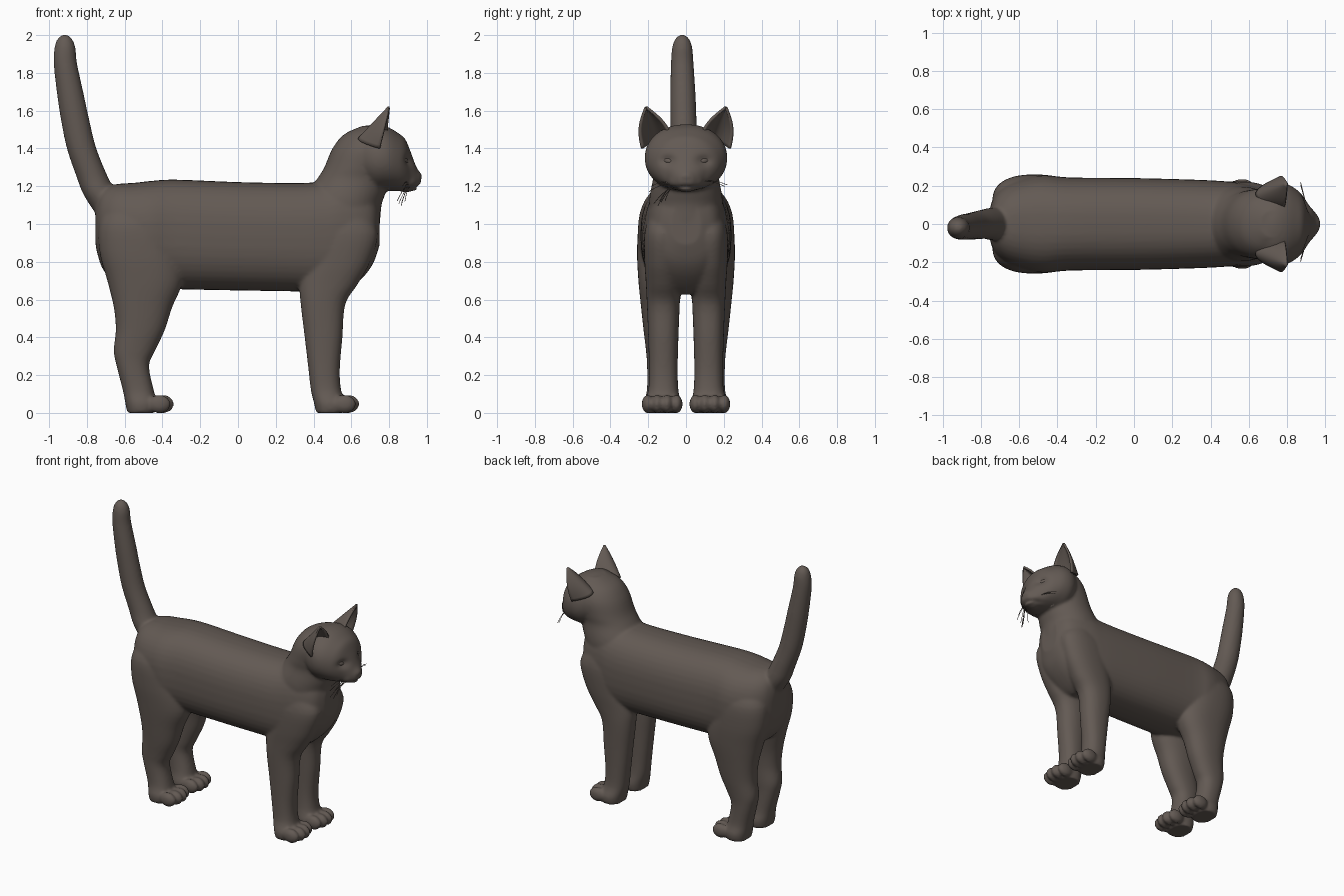
import bpy, bmesh, math, random
from mathutils import Vector, Matrix

if "Cube" in bpy.data.objects:
    bpy.data.objects.remove(bpy.data.objects["Cube"])

random.seed(3)
fur = bpy.data.materials.new("dark brown grey")
fur.diffuse_color = (0.125, 0.102, 0.088, 1)
fur.use_nodes = True
fur.node_tree.nodes["Principled BSDF"].inputs["Base Color"].default_value = fur.diffuse_color


def add_object(name, data):
    ob = bpy.data.objects.new(name, data)
    bpy.context.collection.objects.link(ob)
    data.materials.append(fur)
    return ob


def spline(rows, steps=4):
    """Catmull-Rom interpolation of ring parameters."""
    out = []
    for i in range(len(rows) - 1):
        a, b, c, d = rows[max(i - 1, 0)], rows[i], rows[i + 1], rows[min(i + 2, len(rows) - 1)]
        for s in range(steps):
            t = s / steps
            out.append([0.5 * (2 * q + (r - p) * t + (2 * p - 5 * q + 4 * r - w) * t * t
                               + (3 * q - p - 3 * r + w) * t ** 3) for p, q, r, w in zip(a, b, c, d)])
    return out + [list(rows[-1])]


def loft(bm, axis, rows, side=1, power=2.3, n=40):
    """Closed skin over rings (t, c1, c2, r1, r2); x-axis rings lie in yz, z-axis rings in xy."""
    rings = []
    for t, c1, c2, r1, r2 in spline(rows):
        ring = []
        for k in range(n):
            a = 2 * math.pi * k / n
            co, si = math.cos(a), math.sin(a)
            u = c1 + r1 * math.copysign(abs(co) ** (2 / power), co)
            v = c2 + r2 * math.copysign(abs(si) ** (2 / power), si)
            ring.append(bm.verts.new((t, u * side, v) if axis == 'x' else (u, v * side, t)))
        rings.append(ring)
    for lo, hi in zip(rings, rings[1:]):
        for k in range(n):
            bm.faces.new((lo[k], lo[(k + 1) % n], hi[(k + 1) % n], hi[k]))
    bm.faces.new(rings[0])
    bm.faces.new(rings[-1])


def blob(bm, centre, radii):
    m = Matrix.Translation(centre) @ Matrix.Diagonal((*radii, 1))
    bmesh.ops.create_uvsphere(bm, u_segments=24, v_segments=16, radius=1, matrix=m)


bm = bmesh.new()
# torso
loft(bm, 'x', [(-.755, 0, .99, .06, .09), (-.745, 0, .985, .11, .14), (-.715, 0, .97, .165, .21),
               (-.65, 0, .95, .215, .26), (-.55, 0, .948, .245, .27), (-.46, 0, .945, .255, .283),
               (-.33, 0, .945, .243, .29), (0, 0, .935, .24, .287), (.3, 0, .93, .232, .287),
               (.45, 0, .93, .225, .295), (.55, 0, .94, .215, .31), (.65, 0, .965, .19, .26),
               (.715, 0, .98, .15, .19), (.75, 0, 1.0, .08, .11)], power=2.5)
# neck
loft(bm, 'z', [(.88, .57, 0, .15, .13), (1.0, .56, 0, .19, .185), (1.1, .56, 0, .2, .195),
               (1.16, .575, 0, .205, .19), (1.24, .61, 0, .19, .175), (1.3, .637, 0, .18, .18),
               (1.4, .68, 0, .18, .18), (1.475, .70, 0, .138, .14), (1.52, .71, 0, .05, .07)], power=2.1)
# head and muzzle
loft(bm, 'x', [(.58, 0, 1.37, .1, .08), (.64, 0, 1.36, .17, .14), (.72, 0, 1.352, .215, .176),
               (.79, 0, 1.345, .213, .17), (.85, 0, 1.327, .18, .153), (.885, 0, 1.312, .145, .138),
               (.913, 0, 1.28, .1, .105), (.945, 0, 1.24, .062, .06), (.968, 0, 1.24, .032, .03)], power=2.1)
blob(bm, (.89, 0, 1.192), (.045, .05, .024))
blob(bm, (.955, 0, 1.252), (.021, .03, .018))
# tail
loft(bm, 'z', [(1.02, -.66, 0, .07, .07), (1.15, -.727, 0, .088, .085), (1.25, -.772, 0, .083, .078),
               (1.4, -.828, -.008, .078, .072), (1.55, -.862, -.013, .075, .069), (1.68, -.886, -.016, .071, .067),
               (1.85, -.914, -.02, .062, .06), (1.93, -.916, -.02, .056, .054), (1.975, -.917, -.02, .042, .04),
               (2.0, -.918, -.02, .018, .018)], power=2)
for s in (-1, 1):
    # front legs
    loft(bm, 'z', [(0, .485, .125, .072, .09), (.05, .487, .125, .084, .098), (.12, .466, .12, .08, .08),
                   (.23, .456, .12, .083, .076), (.4, .453, .12, .1, .08), (.575, .45, .12, .118, .087),
                   (.68, .48, .12, .153, .092), (.8, .525, .122, .175, .098), (.95, .56, .12, .18, .1),
                   (1.06, .56, .11, .12, .08)], side=s)
    # hind legs
    loft(bm, 'z', [(0, -.515, .128, .072, .09), (.05, -.512, .128, .084, .098), (.12, -.528, .127, .082, .08),
                   (.25, -.557, .13, .086, .076), (.33, -.548, .132, .11, .08), (.44, -.517, .137, .13, .088),
                   (.56, -.503, .138, .155, .1), (.7, -.492, .132, .2, .12), (.85, -.52, .127, .213, .132),
                   (1.0, -.55, .12, .185, .128), (1.1, -.56, .11, .12, .08)], side=s)
    # toes
    for x in (.583, -.398):
        for y, dx in ((.05, -.018), (.1, 0), (.152, 0), (.203, -.018)):
            blob(bm, (x + dx, s * y, .047), (.06, .032, .049))
    # whisker pads
    blob(bm, (.9, s * .042, 1.225), (.048, .05, .036))
bmesh.ops.recalc_face_normals(bm, faces=bm.faces)
rough = bpy.data.meshes.new("cat_body_rough")
bm.to_mesh(rough)
bm.free()

# fuse all the parts into one smooth skin
body = add_object("cat_body", rough)
rem = body.modifiers.new("fuse", 'REMESH')
rem.mode = 'VOXEL'
rem.voxel_size = .01
smo = body.modifiers.new("soften", 'SMOOTH')
smo.factor = .5
smo.iterations = 7
skin = bpy.data.meshes.new_from_object(body.evaluated_get(bpy.context.evaluated_depsgraph_get()))
body.modifiers.clear()
body.data = skin
if not skin.materials:
    skin.materials.append(fur)
# eye sockets and mouth groove pressed into the face
for v in skin.vertices:
    p = v.co
    if p.x > .8 and p.z > 1.15:
        d = ((abs(p.y) - .095) / .04) ** 2 + ((p.z - 1.335) / .026) ** 2
        p.x -= .018 * math.exp(-d)
        if abs(p.y) < .11:
            p.x -= .012 * math.exp(-((p.z - 1.198 + .12 * abs(p.y)) / .01) ** 2)
skin.shade_smooth()

# eyes
bm = bmesh.new()
for s in (-1, 1):
    m = Matrix.Translation((.876, s * .096, 1.335)) @ Matrix.Rotation(s * .55, 4, 'Z') \
        @ Matrix.Rotation(s * .2, 4, 'X') @ Matrix.Diagonal((.02, .036, .019, 1))
    bmesh.ops.create_uvsphere(bm, u_segments=24, v_segments=14, radius=1, matrix=m)
me = bpy.data.meshes.new("eyes")
bm.to_mesh(me)
bm.free()
me.shade_smooth()
add_object("eyes", me)

# ears: cupped shells opening forwards and outwards
bm = bmesh.new()
inner, back, outer, tip = (Vector(p) for p in ((.785, .08, 1.465), (.64, .15, 1.45), (.75, .232, 1.40), (.803, .213, 1.622)))
ctrl = 2 * back - (inner + outer) / 2
N, M = 20, 12
grid = []
for j in range(M + 1):
    h = j / M
    row = []
    for i in range(N + 1):
        t = i / N
        base = inner * (1 - t) ** 2 + ctrl * 2 * t * (1 - t) + outer * t * t
        p = base.lerp(tip, h * .97)
        p.y += .022 * math.sin(math.pi * h) * (2 * t - 1)
        row.append(bm.verts.new(p))
    grid.append(row)
for a, b in zip(grid, grid[1:]):
    for i in range(N):
        bm.faces.new((a[i], a[i + 1], b[i + 1], b[i]))
me = bpy.data.meshes.new("ears")
bm.to_mesh(me)
bm.free()
me.shade_smooth()
ears = add_object("ears", me)
sol = ears.modifiers.new("thickness", 'SOLIDIFY')
sol.thickness = .014
sol.offset = 0
mir = ears.modifiers.new("mirror", 'MIRROR')
mir.use_axis = (False, True, False)
mir.use_clip = False

# whiskers: a drooping tuft on one side, a couple on the other
cu = bpy.data.curves.new("whiskers", 'CURVE')
cu.dimensions = '3D'
cu.bevel_depth = .0017
cu.bevel_resolution = 1
for k in range(9):
    s = -1 if k < 7 else 1
    start = Vector((.91, s * .06, 1.205 + random.uniform(-.015, .02)))
    if k in (5, 6, 7, 8):
        end = Vector((.87, s * random.uniform(.18, .235), random.uniform(1.17, 1.21)))
    else:
        end = Vector((random.uniform(.84, .89), -random.uniform(.11, .17), random.uniform(1.09, 1.13)))
    sp = cu.splines.new('POLY')
    sp.points.add(5)
    for i, pt in enumerate(sp.points):
        p = start.lerp(end, i / 5)
        p.z += .015 * math.sin(math.pi * i / 5)
        pt.co = (*p, 1)
add_object("whiskers", cu)
